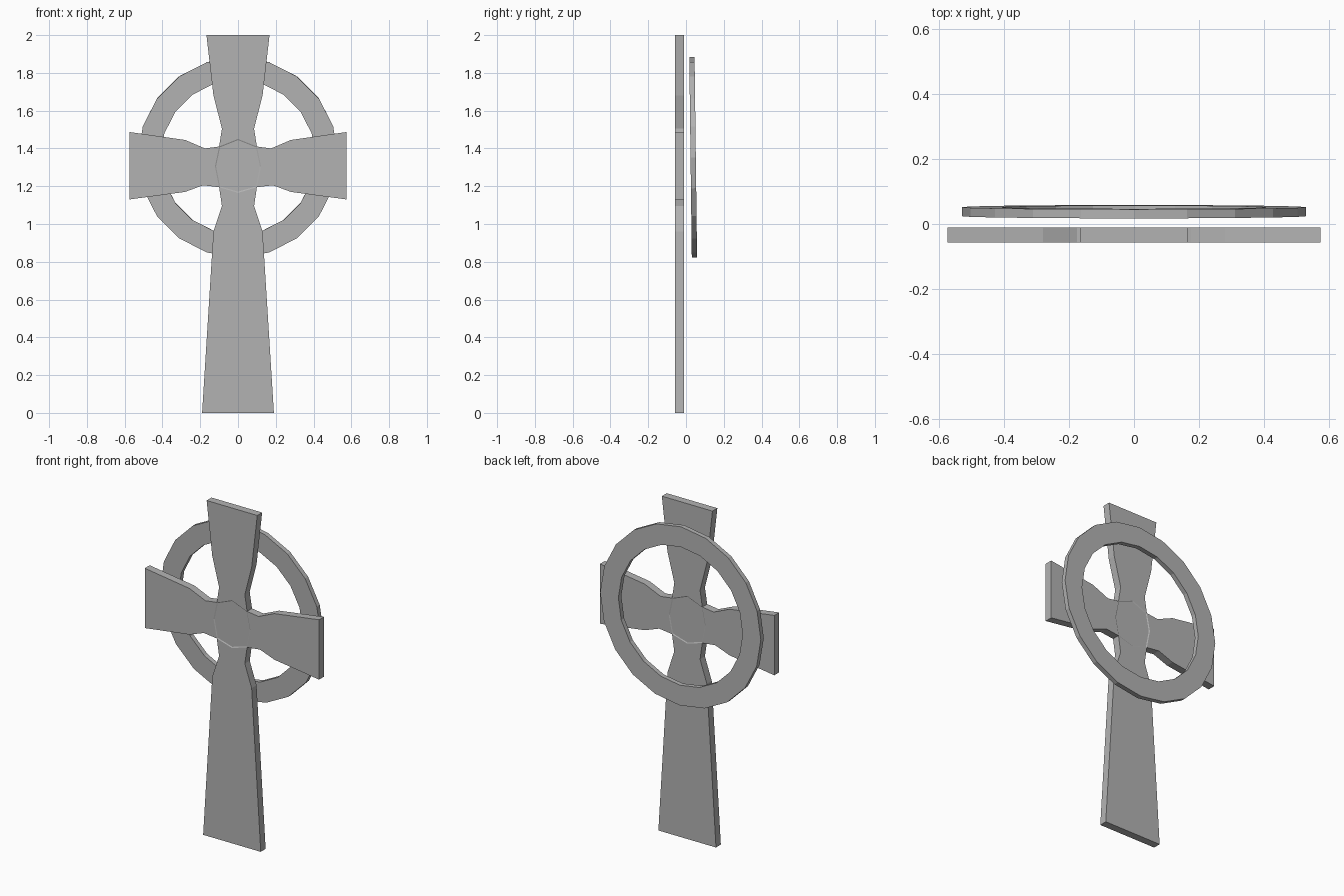
import bpy, bmesh, math
from mathutils import Matrix

cube = bpy.data.objects.get("Cube")
if cube:
    bpy.data.objects.remove(cube)

stone = bpy.data.materials.new("grey stone")
stone.use_nodes = True
GREY = (0.45, 0.45, 0.45, 1)
stone.diffuse_color = GREY
stone.node_tree.nodes["Principled BSDF"].inputs["Base Color"].default_value = GREY


def finish(bm, name):
    bmesh.ops.recalc_face_normals(bm, faces=bm.faces[:])
    mesh = bpy.data.meshes.new(name)
    bm.to_mesh(mesh)
    bm.free()
    mesh.materials.append(stone)
    obj = bpy.data.objects.new(name, mesh)
    bpy.context.collection.objects.link(obj)
    return obj


def thicken(bm, depth):
    """Extrude a flat sheet along +y, keeping both sides."""
    sheet = bm.faces[:]
    copy = bmesh.ops.extrude_face_region(bm, geom=sheet, use_keep_orig=True)
    moved = [g for g in copy["geom"] if isinstance(g, bmesh.types.BMVert)]
    bmesh.ops.translate(bm, verts=moved, vec=(0, depth, 0))


# Cross: four flared arms around an octagonal middle
FRONT, DEPTH = -0.057, 0.046
top = [(0.1, 1.41), (0.085, 1.505), (0.13, 1.68), (0.167, 2.0)]
foot = [(0.1, 1.195), (0.085, 1.095), (0.13, 0.96), (0.19, 0.0)]
side_up = [(0.1, 1.41), (0.175, 1.4), (0.28, 1.445), (0.575, 1.487)]
side_low = [(0.575, 1.13), (0.28, 1.17), (0.185, 1.205), (0.1, 1.195)]
mirror = lambda pts: [(-x, z) for x, z in reversed(pts)]
crown, base, hip = (0, 1.45), (0, 1.165), (0.122, 1.305)
side = side_up + side_low + [hip]
half_middle = [(0.1, 1.41), hip, (0.1, 1.195)]
outlines = [
    top + mirror(top) + [crown],
    foot + mirror(foot) + [base],
    side,
    mirror(side),
    [crown] + half_middle + [base] + mirror(half_middle),
]
bm = bmesh.new()
for pts in outlines:
    bm.faces.new([bm.verts.new((x, FRONT, z)) for x, z in pts])
bmesh.ops.remove_doubles(bm, verts=bm.verts[:], dist=0.0005)
thicken(bm, DEPTH)
bmesh.ops.recalc_face_normals(bm, faces=bm.faces[:])

# Shallow sunken middle on both sides
middle = [f for f in bm.faces if len(f.verts) == 8 and abs(f.normal.y) > 0.9
          and max(abs(v.co.x) for v in f.verts) < 0.13]
bmesh.ops.inset_individual(bm, faces=middle, thickness=0.006, depth=-0.003)
finish(bm, "cross")

# Ring: twenty-sided band standing behind the cross, leaning slightly
SIDES, OUTER, INNER = 20, 0.53, 0.41
bm = bmesh.new()
loops = [[bm.verts.new((r * math.cos(math.tau * i / SIDES), 0,
                        r * math.sin(math.tau * i / SIDES)))
          for i in range(SIDES)] for r in (OUTER, INNER)]
for i in range(SIDES):
    j = (i + 1) % SIDES
    bm.faces.new((loops[0][i], loops[0][j], loops[1][j], loops[1][i]))
thicken(bm, 0.028)
bmesh.ops.translate(bm, verts=bm.verts[:], vec=(0, -0.014, 0))
bmesh.ops.rotate(bm, verts=bm.verts[:], matrix=Matrix.Rotation(0.0125, 3, 'X'))
ring = finish(bm, "ring")
ring.location = (0, 0.038, 1.353)
